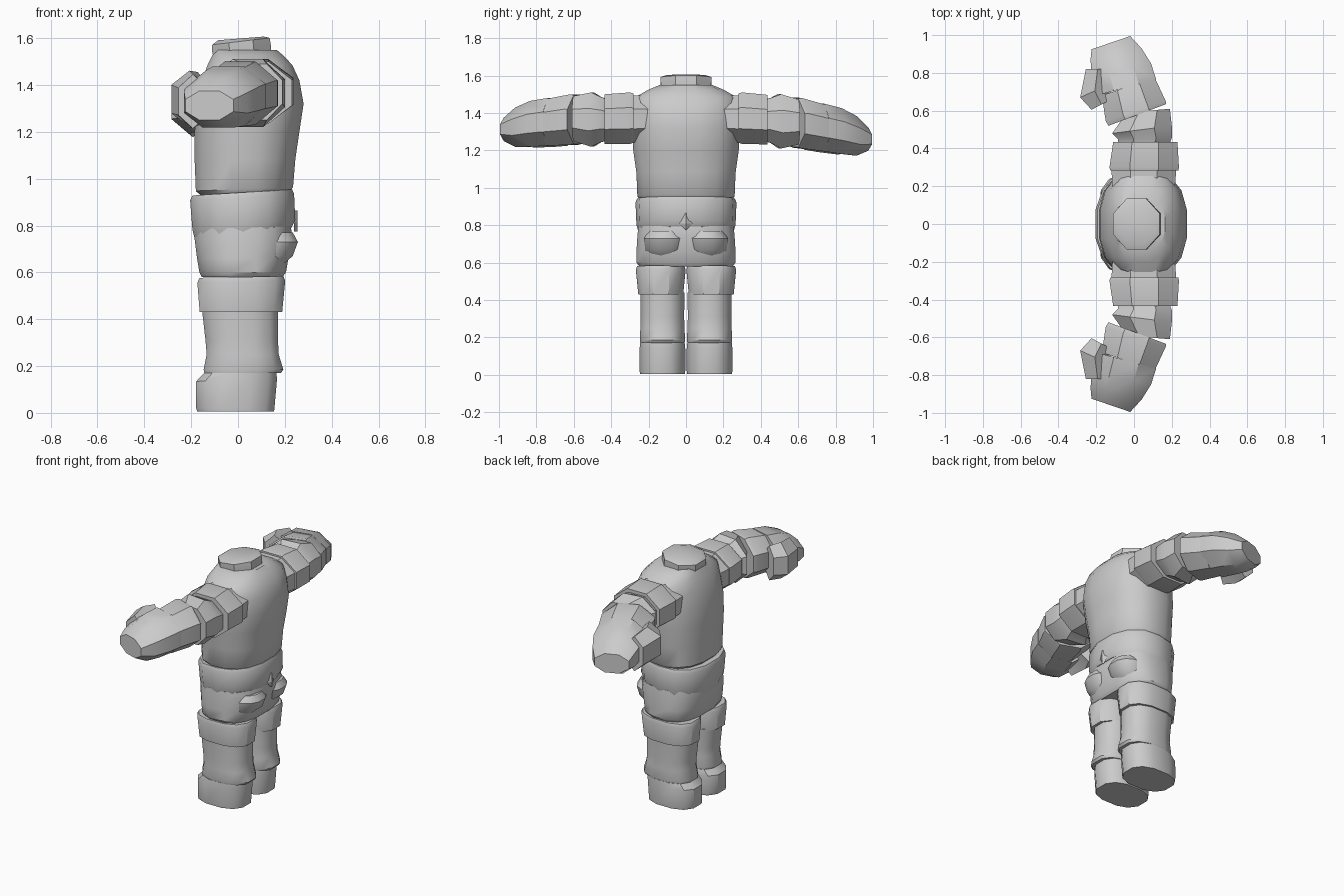
import bpy, bmesh, math
from mathutils import Vector

grey = bpy.data.materials.new("light_grey")
grey.diffuse_color = (0.6, 0.6, 0.6, 1)


def skin(name, rings, angle=35):
    """Join rings of points into a closed, smooth-shaded shell."""
    bm = bmesh.new()
    rows = [[bm.verts.new(p) for p in r] for r in rings]
    n = len(rows[0])
    for a, b in zip(rows, rows[1:]):
        for i in range(n):
            j = (i + 1) % n
            bm.faces.new((a[i], a[j], b[j], b[i]))
    bm.faces.new(rows[0])
    bm.faces.new(rows[-1])
    bmesh.ops.recalc_face_normals(bm, faces=bm.faces)
    me = bpy.data.meshes.new(name)
    bm.to_mesh(me)
    bm.free()
    me.materials.append(grey)
    ob = bpy.data.objects.new(name, me)
    bpy.context.collection.objects.link(ob)
    bpy.ops.object.select_all(action='DESELECT')
    ob.select_set(True)
    bpy.context.view_layer.objects.active = ob
    bpy.ops.object.shade_smooth_by_angle(angle=math.radians(angle))
    return ob


def power(v, p):
    return math.copysign(abs(v) ** (2 / p), v)


def column(name, levels, n=16, p=2.6, cy=0.0):
    """Upright part; each level is (z, x_min, x_max, half_y, tilt along x)."""
    rings = []
    for z, x0, x1, hy, tilt in levels:
        ring = []
        for i in range(n):
            a = 2 * math.pi * (i + 0.5) / n
            s = 1 / math.cos(math.pi / n) if n < 12 else 1.02
            x = (x0 + x1) / 2 + (x1 - x0) / 2 * min(1, max(-1, s * power(math.cos(a), p)))
            y = cy + hy * min(1, max(-1, s * power(math.sin(a), p)))
            ring.append((x, y, z + tilt * x))
        rings.append(ring)
    return skin(name, rings)


def sleeve(name, side, cuts, n=8):
    """Arm part; each cut is (front_x, front_y, back_x, back_y, z_min, z_max)."""
    rings = []
    s = 1 / math.cos(math.pi / n)
    for x0, y0, x1, y1, z0, z1 in cuts:
        a, b = Vector((x0, y0, 0)), Vector((x1, y1, 0))
        ring = []
        for i in range(n):
            t = 2 * math.pi * (i + 0.5) / n
            q = (a + b) / 2 + (b - a) / 2 * s * math.cos(t)
            z = (z0 + z1) / 2 + (z1 - z0) / 2 * s * math.sin(t)
            if side > 0:                       # this arm hangs a little lower
                z -= 0.09 * max(0, q.y - 0.4)
            ring.append((q.x, side * q.y, z))
        rings.append(ring)
    return skin(name, rings)


# Torso with rounded back and sloping shoulders
column("torso", [
    (0.935, -0.16, 0.22, 0.245, 0.04), (0.955, -0.18, 0.235, 0.26, 0.04),
    (1.08, -0.185, 0.245, 0.265, 0.02), (1.20, -0.185, 0.262, 0.282, 0),
    (1.32, -0.18, 0.28, 0.285, 0), (1.42, -0.155, 0.262, 0.285, 0),
    (1.485, -0.13, 0.232, 0.27, 0), (1.525, -0.11, 0.195, 0.20, 0),
    (1.55, -0.10, 0.165, 0.14, 0)], p=2.4)
column("neck", [
    (1.50, -0.10, 0.14, 0.13, 0), (1.555, -0.11, 0.14, 0.135, 0.12),
    (1.585, -0.11, 0.135, 0.135, 0.12), (1.598, -0.085, 0.11, 0.105, 0.08)], n=8, p=2)

# Belt, pelvis and seat
column("belt", [
    (0.765, -0.185, 0.23, 0.255, 0.12), (0.80, -0.195, 0.245, 0.265, 0.10),
    (0.92, -0.205, 0.24, 0.27, 0.06), (0.94, -0.195, 0.232, 0.262, 0.06)], n=14, p=2.3)
column("pelvis", [
    (0.58, -0.155, 0.19, 0.25, 0), (0.60, -0.165, 0.205, 0.265, 0),
    (0.66, -0.175, 0.215, 0.265, 0), (0.74, -0.185, 0.235, 0.26, 0),
    (0.79, -0.18, 0.225, 0.255, 0.03)])
for side in (-1, 1):
    column("buttock", [
        (0.63, 0.05, 0.19, 0.08, 0), (0.67, 0.03, 0.235, 0.11, 0),
        (0.73, 0.03, 0.257, 0.115, 0), (0.77, 0.05, 0.235, 0.09, 0)],
        n=12, p=2.2, cy=side * 0.11)

# Small diamond stud at the back of the belt
stud = [(0.775, 0.003), (0.81, 0.035), (0.865, 0.003)]
skin("belt_stud", [[(0.24, -h, z), (0.253, 0, z), (0.24, h, z)] for z, h in stud], 20)

# Legs
for side in (-1, 1):
    column("thigh_band", [
        (0.43, -0.165, 0.19, 0.121, 0), (0.56, -0.175, 0.203, 0.134, 0.02),
        (0.58, -0.165, 0.195, 0.128, 0.02)], n=12, p=2.5, cy=side * 0.135)
    column("shin", [
        (0.17, -0.145, 0.185, 0.119, 0), (0.185, -0.148, 0.195, 0.122, 0),
        (0.25, -0.135, 0.175, 0.119, 0), (0.31, -0.14, 0.172, 0.117, 0),
        (0.44, -0.155, 0.172, 0.119, 0)], n=12, p=2.5, cy=side * 0.126)
    column("boot", [
        (0.005, -0.175, 0.155, 0.121, 0), (0.02, -0.18, 0.157, 0.123, 0),
        (0.14, -0.18, 0.168, 0.123, 0.03), (0.17, -0.145, 0.165, 0.12, 0)],
        n=12, p=2.5, cy=side * 0.126)

# Arms, bent forward at the elbow
for side in (-1, 1):
    sleeve("shoulder", side, [
        (-0.11, 0.12, 0.21, 0.12, 1.25, 1.49), (-0.12, 0.30, 0.225, 0.30, 1.24, 1.495)])
    sleeve("upper_arm", side, [
        (-0.125, 0.282, 0.235, 0.282, 1.24, 1.505), (-0.13, 0.30, 0.238, 0.30, 1.235, 1.51),
        (-0.11, 0.435, 0.23, 0.435, 1.235, 1.50)])
    sleeve("elbow", side, [
        (-0.085, 0.42, 0.19, 0.43, 1.25, 1.475), (-0.085, 0.45, 0.2, 0.455, 1.245, 1.485),
        (-0.115, 0.48, 0.2, 0.52, 1.22, 1.51), (-0.04, 0.59, 0.19, 0.61, 1.25, 1.49)])
    sleeve("forearm", side, [
        (-0.135, 0.52, 0.17, 0.635, 1.235, 1.495), (-0.15, 0.545, 0.168, 0.65, 1.23, 1.50),
        (-0.17, 0.68, 0.11, 0.775, 1.225, 1.475)])
    sleeve("hand", side, [
        (-0.20, 0.68, 0.118, 0.765, 1.225, 1.48), (-0.225, 0.79, 0.09, 0.85, 1.22, 1.465),
        (-0.23, 0.87, 0.04, 0.93, 1.218, 1.43), (-0.225, 0.925, -0.02, 0.995, 1.25, 1.375)])
    sleeve("thumb", side, [
        (-0.225, 0.605, -0.12, 0.66, 1.24, 1.44), (-0.285, 0.67, -0.13, 0.74, 1.235, 1.445),
        (-0.255, 0.82, -0.13, 0.82, 1.23, 1.43)], n=6)
